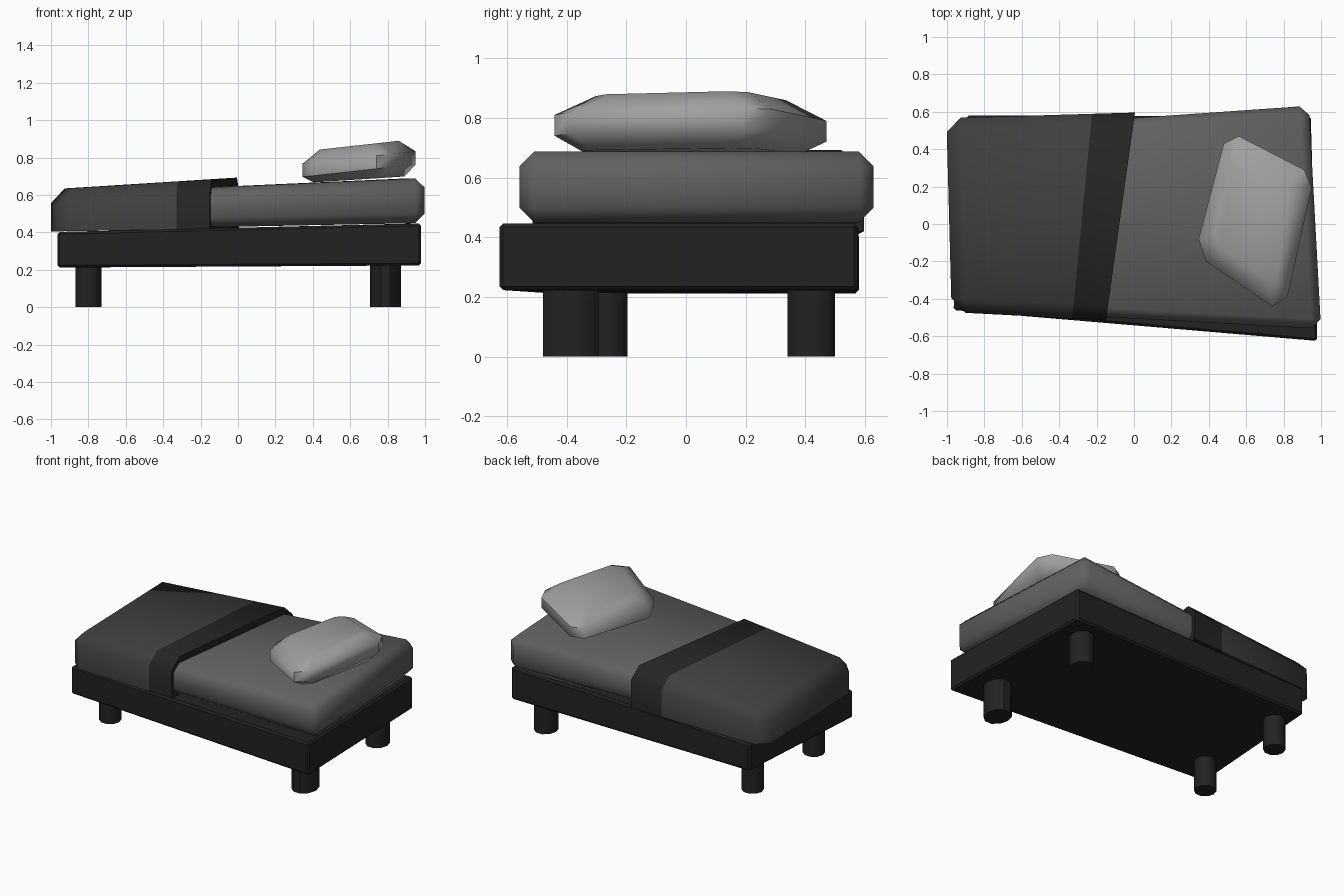
import bpy, bmesh, math
from mathutils import Vector

if "Cube" in bpy.data.objects:
    bpy.data.objects.remove(bpy.data.objects["Cube"])


def finish(bm, name, shade, smooth=None):
    bmesh.ops.recalc_face_normals(bm, faces=bm.faces)
    me = bpy.data.meshes.new(name)
    bm.to_mesh(me)
    bm.free()
    ob = bpy.data.objects.new(name, me)
    bpy.context.collection.objects.link(ob)
    mat = bpy.data.materials.new(name + "_grey")
    mat.diffuse_color = (shade, shade, shade, 1)
    mat.use_nodes = True
    mat.node_tree.nodes["Principled BSDF"].inputs["Base Color"].default_value = mat.diffuse_color
    me.materials.append(mat)
    if smooth:
        bpy.ops.object.select_all(action='DESELECT')
        ob.select_set(True)
        bpy.context.view_layer.objects.active = ob
        bpy.ops.object.shade_smooth_by_angle(angle=math.radians(smooth))
    return ob


def stack(rings):
    """Closed solid from equal-length rings, bottom to top."""
    bm = bmesh.new()
    rows = [[bm.verts.new(p) for p in r] for r in rings]
    n = len(rows[0])
    for a, b in zip(rows, rows[1:]):
        for i in range(n):
            j = (i + 1) % n
            bm.faces.new((a[i], a[j], b[j], b[i]))
    bm.faces.new(rows[0][::-1])
    bm.faces.new(rows[-1])
    return bm


def block(plan, left, right, bevel, keep_bottom=False):
    """Skewed box: plan = front-left, front-right, back-right, back-left;
    left / right = (bottom z, top z) at each end."""
    ends = (left, right, right, left)
    bm = stack([[(x, y, e[k]) for (x, y), e in zip(plan, ends)] for k in (0, 1)])
    low = set(list(bm.verts)[:4])
    edges = [e for e in bm.edges if not (keep_bottom and set(e.verts) <= low)]
    bmesh.ops.bevel(bm, geom=edges, offset=bevel, offset_type='OFFSET',
                    segments=1, profile=0.5, affect='EDGES')
    return bm


def cut(bm, a, b, keep_left):
    """Slice along the vertical plane through plan points a, b and cap it."""
    d = Vector((b[0] - a[0], b[1] - a[1], 0))
    no = Vector((d.y, -d.x, 0)).normalized()  # points to +x
    bmesh.ops.bisect_plane(bm, geom=bm.verts[:] + bm.edges[:] + bm.faces[:],
                           plane_co=(a[0], a[1], 0), plane_no=no,
                           clear_outer=keep_left, clear_inner=not keep_left)
    bmesh.ops.holes_fill(bm, edges=[e for e in bm.edges if e.is_boundary])


# Bed frame
frame = block([(-0.965, -0.46), (0.98, -0.625), (0.945, 0.575), (-0.895, 0.58)],
              (0.212, 0.402), (0.223, 0.447), 0.012)
finish(frame, "bed_frame", 0.016)

# Legs
legs = {"leg_front_right": (0.788, -0.386, 0.083, 0.098),
        "leg_back_right": (0.78, 0.42, 0.075, 0.084),
        "leg_back_left": (-0.80, 0.41, 0.07, 0.07),
        "leg_front_left": (-0.80, -0.262, 0.07, 0.07)}
for name, (cx, cy, rx, ry) in legs.items():
    ring = [(cx + rx * math.cos(i * math.tau / 10),
             cy + ry * math.sin(i * math.tau / 10)) for i in range(10)]
    finish(stack([[(x, y, z) for x, y in ring] for z in (0, 0.235)]), name, 0.016, 40)

# Mattress
mattress = block([(-0.94, -0.455), (1.0, -0.56), (0.935, 0.632), (-0.96, 0.50)],
                 (0.412, 0.605), (0.45, 0.69), 0.05)
finish(mattress, "mattress", 0.12, 50)

# Blanket and its folded band share one outer shell, sliced along slanted lines
fold_a = ((-0.33, -0.505), (-0.225, 0.585))
fold_b = ((-0.15, -0.515), (0.005, 0.595))


def cover():
    return block([(-0.975, -0.471), (0.35, -0.541), (0.35, 0.606), (-1.003, 0.566)],
                 (0.405, 0.63), (0.425, 0.715), 0.075, keep_bottom=True)


blanket = cover()
cut(blanket, *fold_a, True)
finish(blanket, "blanket", 0.05, 50)

band = cover()
cut(band, *fold_a, False)
cut(band, *fold_b, True)
finish(band, "blanket_fold", 0.018, 50)

# Pillow: eight-sided outline, chamfered above and below, tilted along x
outline = [(0.345, -0.08), (0.385, -0.20), (0.74, -0.44), (0.82, -0.39),
           (0.95, 0.19), (0.91, 0.29), (0.56, 0.47), (0.48, 0.43)]
cx, cy = 0.65, 0.02
levels = [(0.80, 0.683, 0.065), (1.0, 0.73, 0.11), (1.0, 0.80, 0.11), (0.70, 0.866, 0.11)]
rings = []
for s, z, tilt in levels:
    rings.append([(cx + (x - cx) * s, cy + (y - cy) * s, z + tilt * (x - cx) * s)
                  for x, y in outline])
finish(stack(rings), "pillow", 0.35, 55)
